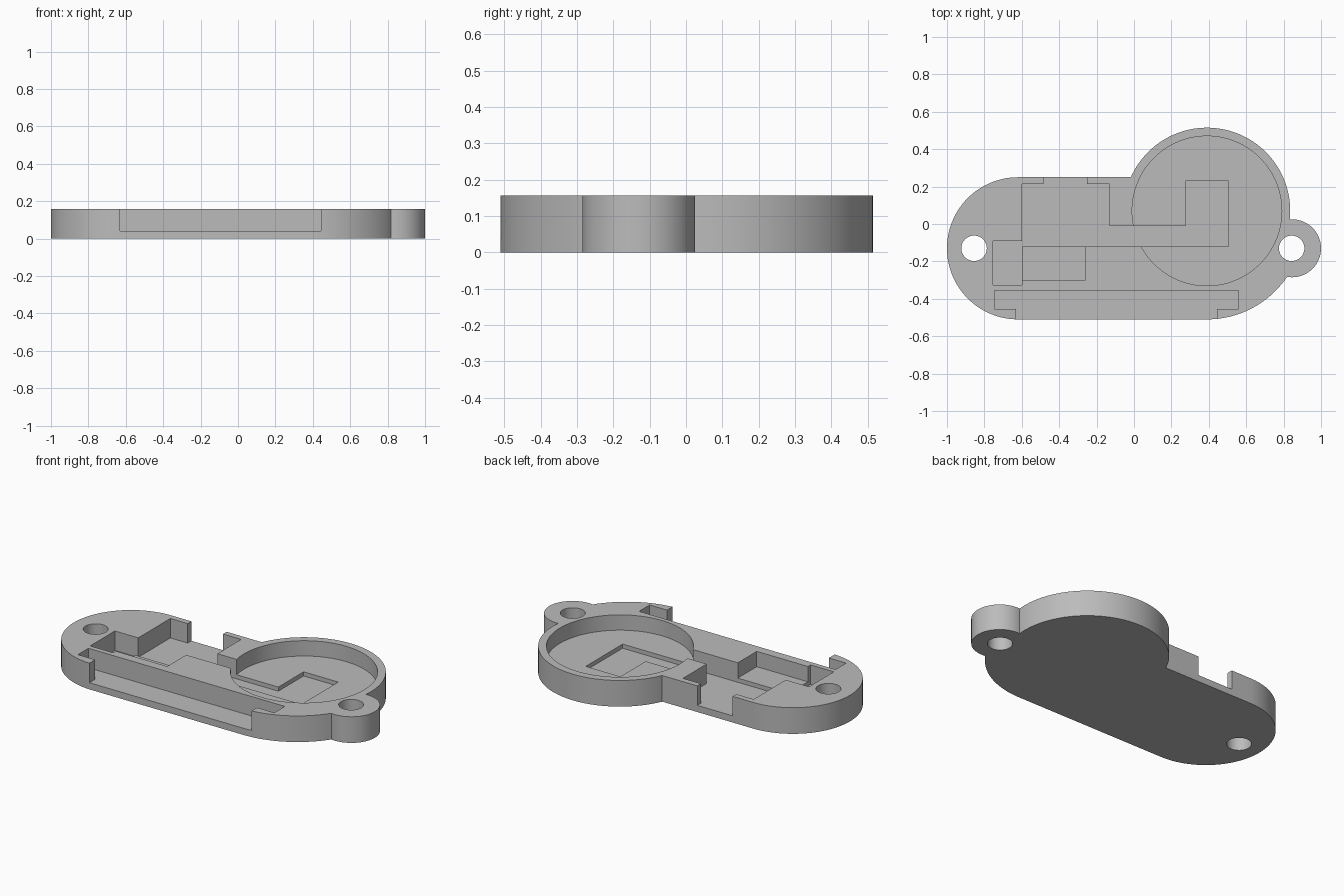
import bpy, bmesh
from math import cos, sin, pi, radians, asin

cube = bpy.data.objects.get("Cube")
if cube:
    bpy.data.objects.remove(cube, do_unlink=True)

TOP = 0.157      # rim height
FLOOR = 0.04     # pocket floor
LEDGE = 0.065    # raised floors
ABOVE = 0.3      # cutter height

grey = bpy.data.materials.new("grey plastic")
grey.use_nodes = True
grey.diffuse_color = (0.5, 0.5, 0.5, 1)
grey.node_tree.nodes["Principled BSDF"].inputs["Base Color"].default_value = (0.5, 0.5, 0.5, 1)


def arc(cx, cy, r, a0, a1, n):
    return [(cx + r * cos(a0 + (a1 - a0) * i / n),
             cy + r * sin(a0 + (a1 - a0) * i / n)) for i in range(n + 1)]


def circle(cx, cy, r, n=96):
    return arc(cx, cy, r, 0, 2 * pi, n)[:-1]


def rect(x0, y0, x1, y1):
    return [(x0, y0), (x1, y0), (x1, y1), (x0, y1)]


def prism(name, outline, z0, z1):
    """Extrude a flat outline between two heights."""
    bm = bmesh.new()
    face = bm.faces.new([bm.verts.new((x, y, z0)) for x, y in outline])
    up = bmesh.ops.extrude_face_region(bm, geom=[face])["geom"]
    bmesh.ops.translate(bm, vec=(0, 0, z1 - z0),
                        verts=[v for v in up if isinstance(v, bmesh.types.BMVert)])
    bmesh.ops.recalc_face_normals(bm, faces=bm.faces)
    mesh = bpy.data.meshes.new(name)
    bm.to_mesh(mesh)
    bm.free()
    mesh.materials.append(grey)
    obj = bpy.data.objects.new(name, mesh)
    bpy.context.collection.objects.link(obj)
    return obj


def combine(base, other, operation):
    """Apply a boolean and discard the tool object."""
    other.hide_render = True
    mod = base.modifiers.new(other.name, 'BOOLEAN')
    mod.operation = operation
    mod.solver = 'EXACT'
    mod.object = other
    bpy.context.view_layer.objects.active = base
    bpy.ops.object.modifier_apply(modifier=mod.name)
    bpy.data.objects.remove(other, do_unlink=True)


# Body: rounded left end and a wide curve at the lower right
r = 0.517
outline = arc(-0.62, -0.13, 0.38, pi / 2, 3 * pi / 2, 64)
outline += arc(0.39, r - 0.51, r, -pi / 2, -pi / 2 + asin(0.435 / r), 24)
outline += [(0.82, 0.0), (0.3, 0.25)]
case = prism("case_tray", outline, 0, TOP)

# Round cell housing and screw ear
combine(case, prism("cell_housing", circle(0.39, 0.07, 0.445, 128), 0, TOP), 'UNION')
combine(case, prism("screw_ear", circle(0.845, -0.13, 0.155, 64), 0, TOP), 'UNION')

# Cell recess
combine(case, prism("cell_recess", circle(0.39, 0.07, 0.4, 128), LEDGE, ABOVE), 'DIFFERENCE')

# Main pocket with rear opening, connector bay and channel below the cell
pocket = [(-0.485, 0.3), (-0.485, 0.215), (-0.6, 0.215), (-0.6, -0.09),
          (-0.755, -0.09), (-0.755, -0.325), (-0.6, -0.325), (-0.6, -0.12),
          (0.505, -0.12), (0.505, 0.23), (0.275, 0.23), (0.275, -0.01),
          (-0.13, -0.01), (-0.13, 0.215), (-0.25, 0.215), (-0.25, 0.3)]
combine(case, prism("main_pocket", pocket, FLOOR, ABOVE), 'DIFFERENCE')

# Shallower component bay beside the pocket
combine(case, prism("component_bay", rect(-0.62, -0.3, -0.26, -0.1), LEDGE, ABOVE), 'DIFFERENCE')

# Front slot, narrower where it opens through the wall
slot = [(-0.745, -0.355), (-0.745, -0.455), (-0.63, -0.455), (-0.63, -0.6),
        (0.445, -0.6), (0.445, -0.455), (0.56, -0.455), (0.56, -0.355)]
combine(case, prism("front_slot", slot, FLOOR, ABOVE), 'DIFFERENCE')

# Screw holes
for x in (-0.855, 0.843):
    combine(case, prism("screw_hole", circle(x, -0.13, 0.068, 48), -0.1, ABOVE), 'DIFFERENCE')

# Smooth curved walls, keep hard edges
bpy.ops.object.select_all(action='DESELECT')
case.select_set(True)
bpy.context.view_layer.objects.active = case
bpy.ops.object.shade_smooth_by_angle(angle=radians(30))
